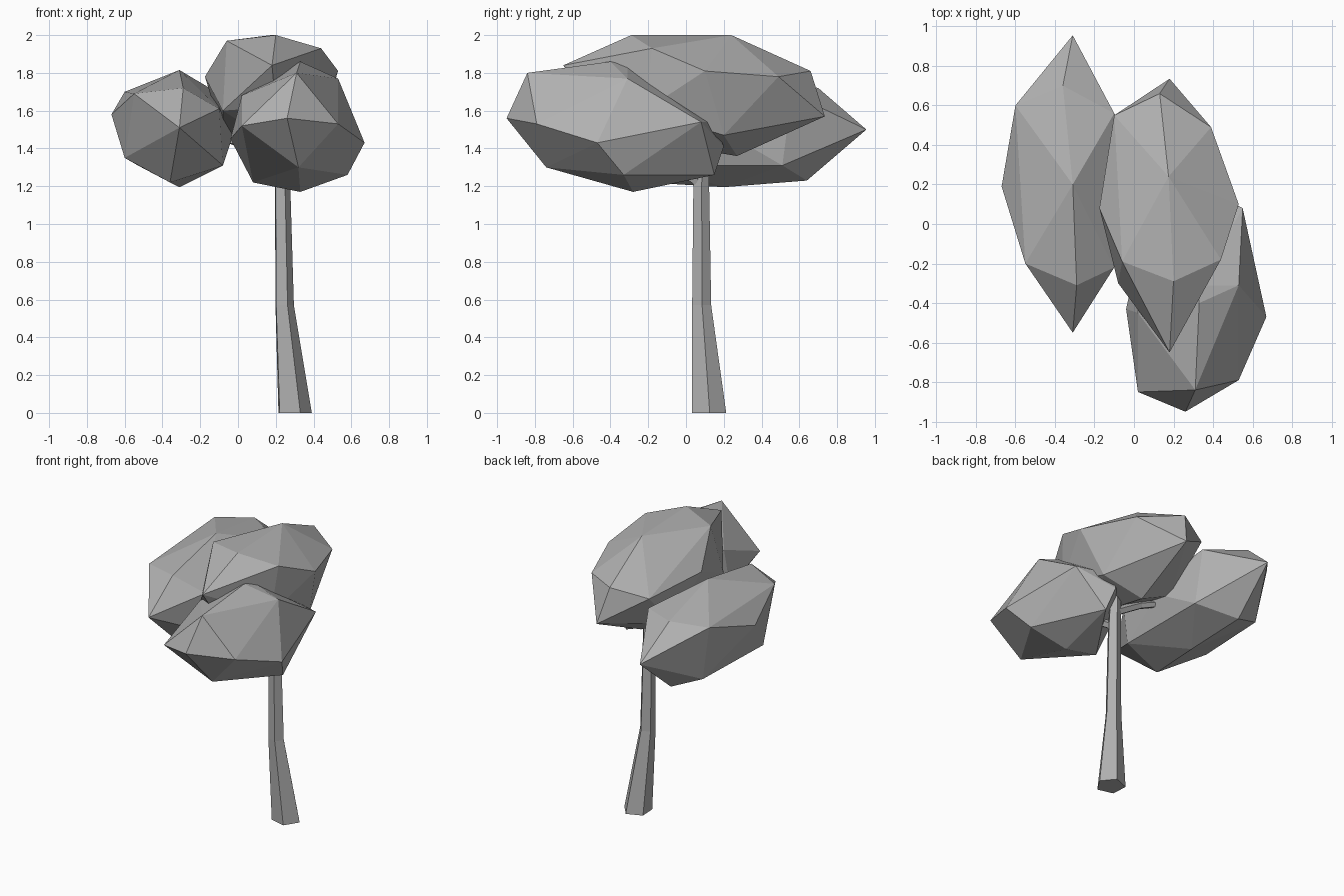
import bpy, bmesh, math
from mathutils import Vector

# Dark grey shared by all parts
grey = bpy.data.materials.new("dark_grey")
grey.diffuse_color = (0.44, 0.44, 0.44, 1)


def finish(bm, name):
    bmesh.ops.recalc_face_normals(bm, faces=bm.faces[:])
    mesh = bpy.data.meshes.new(name)
    bm.to_mesh(mesh)
    bm.free()
    mesh.materials.append(grey)
    obj = bpy.data.objects.new(name, mesh)
    bpy.context.collection.objects.link(obj)
    return obj


def leaf_clump(name, points):
    """Faceted clump: hull around a few corner points."""
    bm = bmesh.new()
    for p in points:
        bm.verts.new(p)
    bmesh.ops.convex_hull(bm, input=bm.verts[:])
    inner = [v for v in bm.verts if not v.link_faces]
    bmesh.ops.delete(bm, geom=inner, context='VERTS')
    return finish(bm, name)


def limb(name, path, flat=False, sides=5):
    """Five-sided tapered tube along (x, y, z, radius) stations."""
    bm = bmesh.new()
    pts = [Vector(p[:3]) for p in path]
    axis = (pts[-1] - pts[0]).normalized()
    u = Vector((1, 0, 0)) if flat else axis.orthogonal().normalized()
    w = Vector((0, 1, 0)) if flat else axis.cross(u)
    rings = []
    for c, p in zip(pts, path):
        ring = []
        for i in range(sides):
            a = 2 * math.pi * i / sides + 0.06
            ring.append(bm.verts.new(c + p[3] * (u * math.cos(a) + w * math.sin(a))))
        rings.append(ring)
    for a, b in zip(rings, rings[1:]):
        for i in range(sides):
            j = (i + 1) % sides
            bm.faces.new((a[i], a[j], b[j], b[i]))
    bm.faces.new(rings[0])
    bm.faces.new(rings[-1])
    return finish(bm, name)


# Trunk and the branches reaching into the leaves
limb("trunk", [(0.295, 0.12, 0, 0.096), (0.243, 0.082, 0.57, 0.053),
               (0.233, 0.08, 1.2, 0.044), (0.23, 0.09, 1.5, 0.035)], flat=True)
limb("left_branch", [(0.23, 0.08, 1.32, 0.03), (0.05, 0.12, 1.42, 0.028),
                     (-0.13, 0.18, 1.47, 0.018)])
limb("front_branch", [(0.235, 0.07, 1.22, 0.03), (0.25, -0.05, 1.30, 0.026),
                      (0.28, -0.2, 1.38, 0.02)])

# Left leaf clump
leaf_clump("left_leaves", [
    (-.31, -.55, 1.51), (-.31, .955, 1.50), (-.67, .19, 1.58),
    (-.31, .20, 1.815), (-.31, .20, 1.195), (-.02, .20, 1.49),
    (-.55, -.20, 1.69), (-.29, -.31, 1.72), (-.10, -.22, 1.61),
    (-.08, -.16, 1.31), (-.36, -.20, 1.22), (-.60, .0, 1.35),
    (-.60, .60, 1.70), (-.36, .70, 1.72), (-.10, .56, 1.69),
    (-.33, .64, 1.23), (-.53, .57, 1.31), (-.08, .51, 1.31)])

# Upper leaf clump
leaf_clump("top_leaves", [
    (.18, -.65, 1.84), (.18, .735, 1.57), (.20, -.29, 2.0),
    (.175, .24, 2.0), (-.06, -.19, 1.97), (.44, -.18, 1.93),
    (-.175, .08, 1.78), (.53, .10, 1.81), (-.10, .55, 1.75),
    (.13, .66, 1.81), (.39, .49, 1.78), (.16, .27, 1.36),
    (.185, -.15, 1.43), (.42, .20, 1.47), (-.08, .27, 1.47),
    (-.08, -.30, 1.60), (.20, -.50, 1.62), (.41, -.22, 1.60)])

# Front leaf clump
leaf_clump("front_leaves", [
    (.26, -.95, 1.56), (.31, -.84, 1.80), (.33, -.40, 1.86),
    (.33, -.31, 1.84), (.53, -.31, 1.77), (.67, -.47, 1.43),
    (.53, -.79, 1.53), (.02, -.85, 1.52), (.32, -.74, 1.30),
    (.58, -.33, 1.26), (.33, -.28, 1.17), (.08, -.28, 1.22),
    (-.04, -.43, 1.45), (.02, -.45, 1.68), (.55, .08, 1.54),
    (.32, .20, 1.41), (.36, .15, 1.26), (.30, .15, 1.54),
    (.05, -.03, 1.55)])
